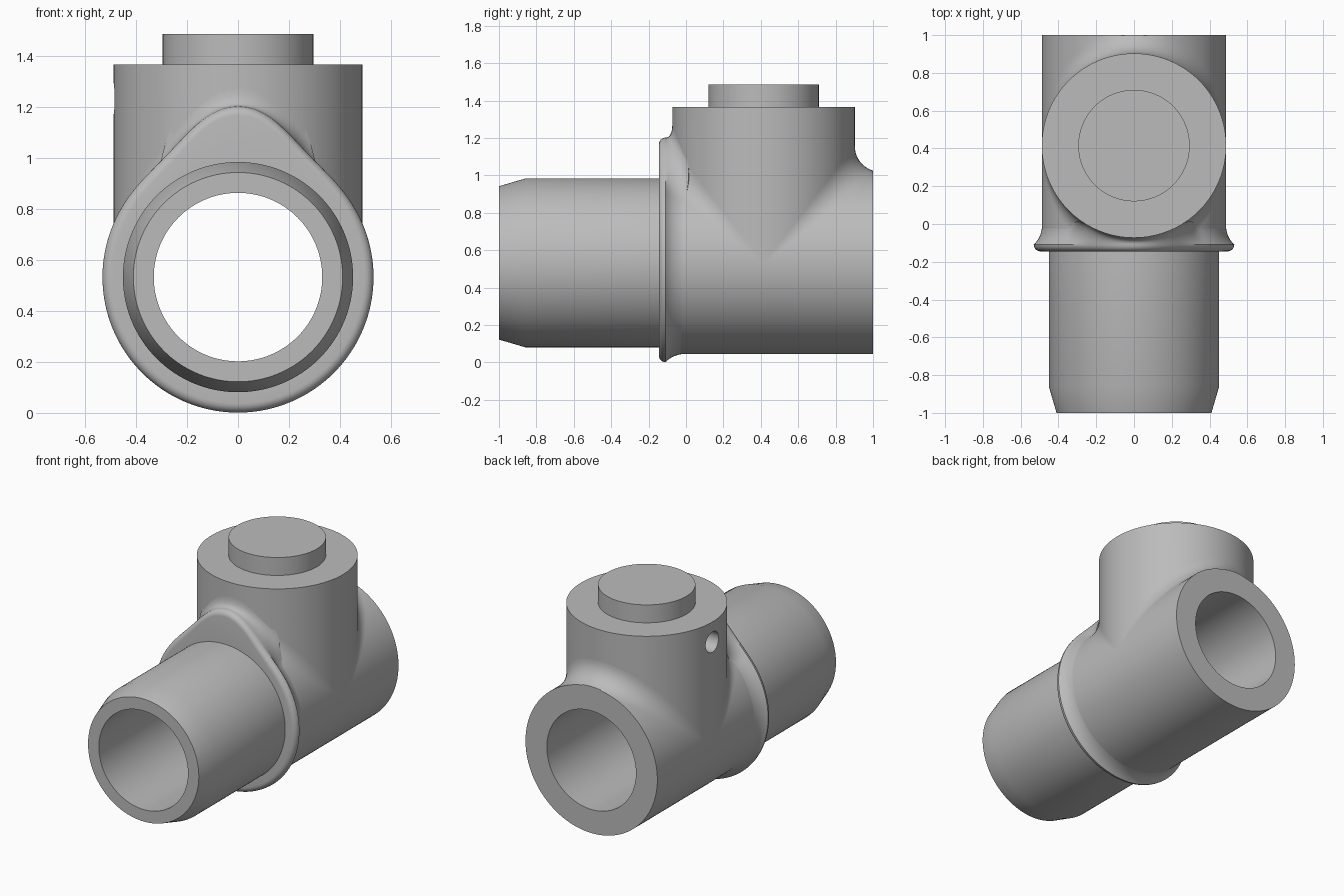
import bpy, bmesh, math
from mathutils import Vector

old = bpy.data.objects.get("Cube")
if old:
    bpy.data.objects.remove(old)

AXIS_Z = 0.532     # height of the pipe axis
TOWER_Y = 0.415    # depth of the tower axis
R = 0.488          # radius shared by body and tower
FILLET = 0.135
SEG = 128

grey = bpy.data.materials.new("cast_grey")
grey.use_nodes = True
grey.diffuse_color = (0.5, 0.5, 0.5, 1)
grey.node_tree.nodes["Principled BSDF"].inputs["Base Color"].default_value = (0.5, 0.5, 0.5, 1)


def skin(name, rows, closed=False, loop=False):
    """Join rows of points with quads; closed wraps each row, loop joins last row to first."""
    bm = bmesh.new()
    grid = [[bm.verts.new(p) for p in row] for row in rows]
    n = len(grid[0])
    pairs = list(zip(grid, grid[1:])) + ([(grid[-1], grid[0])] if loop else [])
    for a, b in pairs:
        for i in range(n if closed else n - 1):
            j = (i + 1) % n
            bm.faces.new((a[i], a[j], b[j], b[i]))
    bmesh.ops.remove_doubles(bm, verts=bm.verts, dist=1e-5)
    bmesh.ops.recalc_face_normals(bm, faces=bm.faces)
    mesh = bpy.data.meshes.new(name)
    bm.to_mesh(mesh)
    bm.free()
    obj = bpy.data.objects.new(name, mesh)
    bpy.context.collection.objects.link(obj)
    return finish(obj)


def finish(obj):
    obj.data.materials.clear()
    obj.data.materials.append(grey)
    bpy.ops.object.select_all(action='DESELECT')
    obj.select_set(True)
    bpy.context.view_layer.objects.active = obj
    bpy.ops.object.shade_smooth_by_angle(angle=math.radians(30))
    return obj


def cylinder(name, radius, depth, location, rotation=(0, 0, 0)):
    bpy.ops.mesh.primitive_cylinder_add(vertices=SEG, radius=radius, depth=depth,
                                        location=location, rotation=rotation)
    obj = bpy.context.object
    obj.name = name
    return finish(obj)


def cut(obj, cutter):
    cutter.hide_render = True
    cutter.hide_set(True)
    mod = obj.modifiers.new("cut", 'BOOLEAN')
    mod.operation = 'DIFFERENCE'
    mod.solver = 'EXACT'
    mod.object = cutter
    bpy.context.view_layer.objects.active = obj
    bpy.ops.object.modifier_apply(modifier=mod.name)
    bpy.data.objects.remove(cutter)


def polar(angle, radius, y):
    """Point around the pipe axis, angle measured from straight up."""
    return Vector((radius * math.sin(angle), y, AXIS_Z + radius * math.cos(angle)))


angles = [2 * math.pi * i / SEG for i in range(SEG)]

# Hollow through pipe: chamfered spigot in front, wider body behind
profile = [(0.33, -1), (0.41, -1), (0.451, -0.86), (0.451, -0.1),
           (R, -0.1), (R, 1), (0.33, 1)]
skin("through_pipe", [[polar(a, r, y) for a in angles] for r, y in profile],
     closed=True, loop=True)

# Upright tower, bored clear of the pipe, with a side hole
top = 1.365
tower = cylinder("tower", R, top - AXIS_Z, (0, TOWER_Y, (top + AXIS_Z) / 2))
cut(tower, cylinder("bore_cutter", 0.36, 3, (0, 0, AXIS_Z), (math.pi / 2, 0, 0)))
cut(tower, cylinder("hole_cutter", 0.068, 0.5, (-R, TOWER_Y, 1.23), (0, math.pi / 2, 0)))
finish(tower)

# Cap on top of the tower
cylinder("cap", 0.295, 0.14, (0, TOWER_Y, 1.415))


# Rolling-ball fillets where the tower meets the body, front and back
def fillet(name, side, limit):
    reach = R + FILLET
    rows = []
    for i in range(65):
        a = math.pi * (i / 64 - 0.5) * 0.995
        s, c = math.sin(a), math.cos(a)
        centre = Vector((reach * s, TOWER_Y + side * reach * c, AXIS_Z + reach * c))
        to_pipe, to_tower = Vector((-s, 0, -c)), Vector((-s, -side * c, 0))
        row = []
        for k in range(13):
            p = centre + FILLET * to_pipe.slerp(to_tower, k / 12)
            p.y = min(p.y, limit) if side > 0 else max(p.y, limit)
            row.append(p)
        rows.append(row)
    skin(name, rows)


fillet("back_fillet", 1, 1.0)
fillet("front_fillet", -1, -0.1)


# Collar: rounded lip with a hump at the top, blended into body and tower
def collar_section(angle):
    t = abs((math.degrees(angle) + 180) % 360 - 180)
    lip = 0.531 + 0.139 * math.exp(-(t / 22.5) ** 2)
    u = min(max((t - 20) / 25, 0), 1)
    w = 1 - u * u * (3 - 2 * u)
    end_r = R - 0.002 + w * (lip + 0.08 - R)
    x = min(abs(end_r * math.sin(angle)), R * 0.95)
    end_y = w * (TOWER_Y - math.sqrt(R * R - x * x))
    mid_r, mid_y = R + w * (lip - R), -0.07 + w * (end_y + 0.07)
    pts = [(0.44, -0.145), (lip - 0.036, -0.145)]
    for k in range(1, 7):
        q = k / 6 * math.pi / 2
        pts.append((lip - 0.036 + 0.036 * math.sin(q), -0.109 - 0.036 * math.cos(q)))
    for k in range(1, 13):
        f = k / 12
        g = 1 - f
        pts.append((g * g * lip + 2 * f * g * mid_r + f * f * end_r,
                    g * g * -0.109 + 2 * f * g * mid_y + f * f * end_y))
    pts.append((0.44, end_y + 0.01))
    return [polar(angle, r, y) for r, y in pts]


skin("collar", [collar_section(a) for a in angles], closed=True, loop=True)
